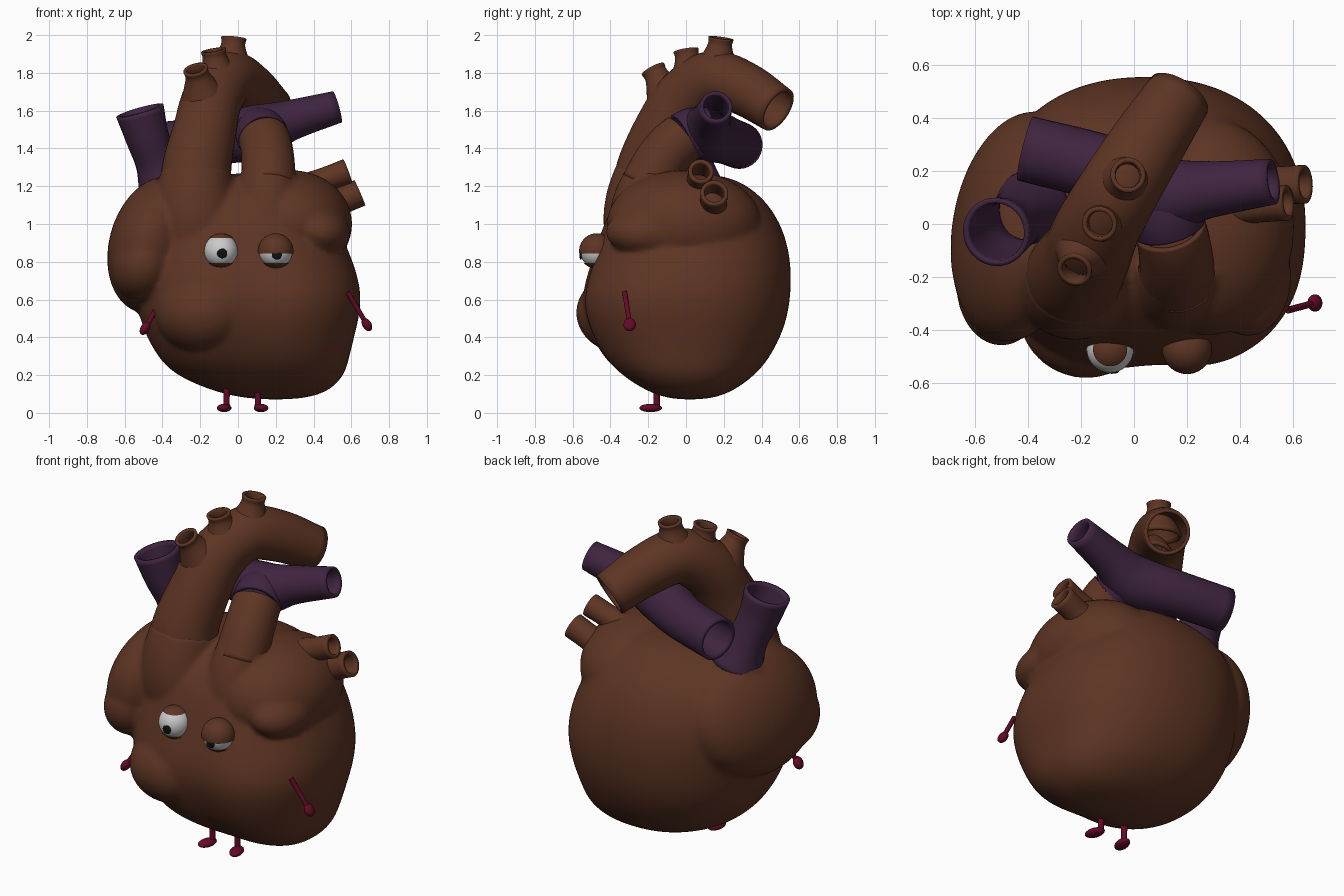
import bpy, bmesh, math
from mathutils import Vector, Matrix

if "Cube" in bpy.data.objects:
    bpy.data.objects.remove(bpy.data.objects["Cube"])


def material(name, rgb):
    m = bpy.data.materials.new(name)
    m.diffuse_color = (*rgb, 1)
    m.use_nodes = True
    m.node_tree.nodes["Principled BSDF"].inputs["Base Color"].default_value = m.diffuse_color
    return m


BROWN = material("brown", (0.11, 0.035, 0.017))
PURPLE = material("purple", (0.05, 0.018, 0.052))
RED = material("dark_red", (0.13, 0.003, 0.02))
WHITE = material("white", (0.8, 0.8, 0.8))
BLACK = material("black", (0.005, 0.005, 0.005))


def finish(name, bm, mat, wall=0, subsurf=0):
    bmesh.ops.recalc_face_normals(bm, faces=bm.faces)
    for f in bm.faces:
        f.smooth = True
    me = bpy.data.meshes.new(name)
    bm.to_mesh(me)
    bm.free()
    ob = bpy.data.objects.new(name, me)
    bpy.context.collection.objects.link(ob)
    me.materials.append(mat)
    bpy.ops.object.select_all(action="DESELECT")
    ob.select_set(True)
    bpy.context.view_layer.objects.active = ob
    if wall:
        s = ob.modifiers.new("wall", "SOLIDIFY")
        s.thickness, s.offset = wall, -1
    if subsurf:
        s = ob.modifiers.new("smooth", "SUBSURF")
        s.levels = s.render_levels = subsurf
        bpy.ops.object.modifier_apply(modifier="smooth")
    bpy.ops.object.shade_smooth_by_angle(angle=math.radians(50))
    return ob


def bridge(bm, rings):
    n = len(rings[0])
    for a, b in zip(rings, rings[1:]):
        for i in range(n):
            bm.faces.new((a[i], a[(i + 1) % n], b[(i + 1) % n], b[i]))


def spline(pts, steps=6):
    """Catmull-Rom through (x, y, z, radius) points."""
    p = [Vector(q) for q in pts]
    p = [2 * p[0] - p[1]] + p + [2 * p[-1] - p[-2]]
    out = []
    for a, b, c, d in zip(p, p[1:], p[2:], p[3:]):
        for k in range(steps):
            t = k / steps
            out.append(0.5 * (2 * b + (c - a) * t + (2 * a - 5 * b + 4 * c - d) * t * t
                              + (3 * b - a - 3 * c + d) * t ** 3))
    return out + [p[-2]]


def tube(name, pts, mat, wall=0.02, n=32, cap=False):
    path = spline(pts)
    pos = [q.to_3d() for q in path]
    bm = bmesh.new()
    rings, side, old = [], None, None
    for i, c in enumerate(pos):
        tan = (pos[min(i + 1, len(pos) - 1)] - pos[max(i - 1, 0)]).normalized()
        if side is None:
            side = tan.orthogonal().normalized()
        else:
            side = old.rotation_difference(tan) @ side
        old = tan
        up = tan.cross(side)
        r = path[i][3]
        rings.append([bm.verts.new(c + r * (math.cos(a) * side + math.sin(a) * up))
                      for a in (2 * math.pi * k / n for k in range(n))])
    bridge(bm, rings)
    if cap:
        bm.faces.new(rings[0])
        bm.faces.new(rings[-1])
    return finish(name, bm, mat, 0 if cap else wall)


def ellipsoid(name, c, r, mat, rot=(0, 0, 0), cut=None, keep_above=True, seg=40):
    bm = bmesh.new()
    bmesh.ops.create_uvsphere(bm, u_segments=seg, v_segments=seg // 2, radius=1)
    bm.transform(Matrix.Diagonal((*r, 1)))
    for ax, a in zip("XYZ", rot):
        bm.transform(Matrix.Rotation(math.radians(a), 4, ax))
    bm.transform(Matrix.Translation(c))
    if cut is not None:
        res = bmesh.ops.bisect_plane(bm, geom=bm.verts[:] + bm.edges[:] + bm.faces[:],
                                     plane_co=(0, 0, cut), plane_no=(0, 0, 1),
                                     clear_inner=keep_above, clear_outer=not keep_above)
        edges = [e for e in res["geom_cut"] if isinstance(e, bmesh.types.BMEdge)]
        bmesh.ops.contextual_create(bm, geom=edges)
    return finish(name, bm, mat)


# Ventricles: lofted cross-sections (z, x min, x max, y min, y max)
sections = [
    (0.07, 0.10, 0.30, -0.06, 0.10), (0.10, -0.10, 0.47, -0.19, 0.23),
    (0.20, -0.34, 0.57, -0.36, 0.37), (0.30, -0.43, 0.59, -0.46, 0.45),
    (0.45, -0.51, 0.63, -0.54, 0.525), (0.60, -0.54, 0.66, -0.575, 0.555),
    (0.75, -0.55, 0.63, -0.53, 0.56), (0.90, -0.54, 0.57, -0.475, 0.54),
    (1.05, -0.50, 0.49, -0.42, 0.48), (1.18, -0.40, 0.40, -0.32, 0.37),
    (1.27, -0.22, 0.27, -0.17, 0.20)]
bm = bmesh.new()
rings = []
for z, x0, x1, y0, y1 in sections:
    ring = []
    for k in range(40):
        a = 2 * math.pi * k / 40
        c, s = math.cos(a), math.sin(a)
        e = 0.82 if s < 0 else 0.9
        x = (x0 + x1) / 2 + (x1 - x0) / 2 * math.copysign(abs(c) ** e, c)
        y = (y0 + y1) / 2 + (y1 - y0) / 2 * math.copysign(abs(s) ** e, s)
        if s < 0:  # shallow groove down the front
            y += 0.04 * -s * math.exp(-((x - 0.1) / 0.12) ** 2) * math.sin(math.pi * min(z, 1))
        ring.append(bm.verts.new((x, y, z)))
    rings.append(ring)
bridge(bm, rings)
bm.faces.new(rings[0])
bm.faces.new(rings[-1])
body = finish("heart_body", bm, BROWN, subsurf=2)

# Atria, lobes and vessel roots, fused into the body
parts = [
    ellipsoid("front_bulge", (-0.18, -0.32, 0.53), (0.26, 0.262, 0.22), BROWN),
    ellipsoid("right_atrium", (-0.43, -0.01, 0.89), (0.245, 0.44, 0.37), BROWN, (0, 15, -10)),
    ellipsoid("right_lobe", (-0.50, -0.22, 0.79), (0.17, 0.24, 0.20), BROWN, (0, 15, 0)),
    ellipsoid("left_atrium", (0.28, -0.01, 1.0), (0.325, 0.41, 0.285), BROWN),
    ellipsoid("left_lobe", (0.43, -0.20, 0.96), (0.165, 0.225, 0.13), BROWN, (0, 10, 0)),
    tube("aorta_root", [(-0.20, -0.15, 0.8, 0.23), (-0.22, -0.21, 0.98, 0.225),
                        (-0.228, -0.215, 1.12, 0.212), (-0.22, -0.185, 1.28, 0.188)],
         BROWN, cap=True),
    tube("trunk_root", [(0.155, -0.18, 0.8, 0.18), (0.155, -0.24, 0.98, 0.168),
                        (0.155, -0.23, 1.12, 0.156), (0.16, -0.165, 1.27, 0.146)],
         BROWN, cap=True),
    tube("vein_root", [(-0.38, 0.05, 0.95, 0.20), (-0.39, 0.05, 1.12, 0.16),
                       (-0.41, 0.04, 1.22, 0.125)], BROWN, cap=True)]
bpy.ops.object.select_all(action="DESELECT")
for p in parts + [body]:
    p.select_set(True)
bpy.context.view_layer.objects.active = body
bpy.ops.object.join()
rm = body.modifiers.new("fuse", "REMESH")
rm.mode, rm.voxel_size, rm.use_smooth_shade = "VOXEL", 0.016, True
sm = body.modifiers.new("soften", "SMOOTH")
sm.factor, sm.iterations = 0.5, 8

# Aorta with three branches
tube("aorta", [(-0.225, -0.20, 1.2, 0.19), (-0.215, -0.175, 1.32, 0.182),
               (-0.175, -0.105, 1.5, 0.168), (-0.135, -0.01, 1.66, 0.16),
               (-0.05, 0.14, 1.765, 0.152), (0.055, 0.31, 1.715, 0.142),
               (0.17, 0.485, 1.605, 0.126)], BROWN)
branches = [((-0.18, -0.09, 1.66), (-0.225, -0.175, 1.82)),
            ((-0.10, 0.03, 1.74), (-0.13, 0.0, 1.92)),
            ((-0.04, 0.16, 1.80), (-0.022, 0.185, 1.985))]
for i, (a, b) in enumerate(branches):
    mid = Vector(a).lerp(Vector(b), 0.72)
    tube(f"aorta_branch_{i + 1}", [(*a, 0.13), (*mid, 0.068), (*b, 0.067)], BROWN, 0.018)

# Pulmonary trunk and crossing artery
tube("pulmonary_trunk", [(0.16, -0.20, 1.2, 0.148), (0.16, -0.14, 1.32, 0.141),
                         (0.15, -0.07, 1.41, 0.137), (0.135, -0.015, 1.455, 0.136)], BROWN)
tube("trunk_top", [(0.135, -0.015, 1.455, 0.136), (0.12, 0.04, 1.48, 0.137),
                   (0.10, 0.12, 1.49, 0.13)], PURPLE)
tube("pulmonary_artery", [(-0.41, 0.285, 1.415, 0.124), (-0.12, 0.21, 1.445, 0.128),
                          (0.09, 0.115, 1.485, 0.145), (0.28, 0.13, 1.55, 0.108),
                          (0.525, 0.16, 1.62, 0.086)], PURPLE)

# Upper vein entering the right atrium
tube("upper_vein", [(-0.38, 0.06, 1.17, 0.15), (-0.43, 0.03, 1.32, 0.112),
                    (-0.48, -0.01, 1.46, 0.115), (-0.52, -0.03, 1.6, 0.13)], PURPLE)

# Two side veins on the left atrium
tube("side_vein_upper", [(0.28, 0.06, 1.16, 0.085), (0.45, 0.07, 1.23, 0.067),
                         (0.58, 0.08, 1.28, 0.067)], BROWN)
tube("side_vein_lower", [(0.35, 0.14, 1.03, 0.09), (0.52, 0.145, 1.11, 0.073),
                         (0.645, 0.15, 1.165, 0.073)], BROWN)

# Eyes with flat-cut lids
for side, x, lid, pupil in (("left", -0.09, 0.925, 0.845), ("right", 0.20, 0.845, 0.838)):
    c = (x, -0.472, 0.857)
    ellipsoid(f"{side}_eyeball", c, (0.089,) * 3, WHITE)
    ellipsoid(f"{side}_upper_lid", c, (0.094,) * 3, BROWN, cut=lid)
    ellipsoid(f"{side}_lower_lid", c, (0.094,) * 3, BROWN, cut=0.793, keep_above=False)
    ellipsoid(f"{side}_pupil", (x + 0.006, -0.557, pupil), (0.027, 0.008, 0.027), BLACK, seg=20)

# Arms with hands
for side, a, b in (("left", (-0.42, -0.33, 0.57), (-0.485, -0.36, 0.46)),
                   ("right", (0.58, -0.325, 0.64), (0.675, -0.30, 0.48))):
    tube(f"{side}_arm", [(*a, 0.013), (*b, 0.013)], RED, 0, 12)
    d = (Vector(b) - Vector(a)).normalized()
    tilt = math.degrees(math.atan2(-d.x, -d.z))
    ellipsoid(f"{side}_hand", Vector(b) + d * 0.015, (0.024, 0.033, 0.038), RED, (0, tilt, 0), seg=20)

# Legs with feet
for side, x, fx, turn in (("left", -0.06, -0.073, -12), ("right", 0.105, 0.122, 15)):
    tube(f"{side}_leg", [(x, -0.155, 0.16, 0.022), (x, -0.155, 0.09, 0.017),
                         (x, -0.155, 0.03, 0.017)], RED, 0, 12)
    ellipsoid(f"{side}_foot", (fx, -0.187, 0.026), (0.037, 0.062, 0.022), RED, (0, 0, turn), seg=20)
